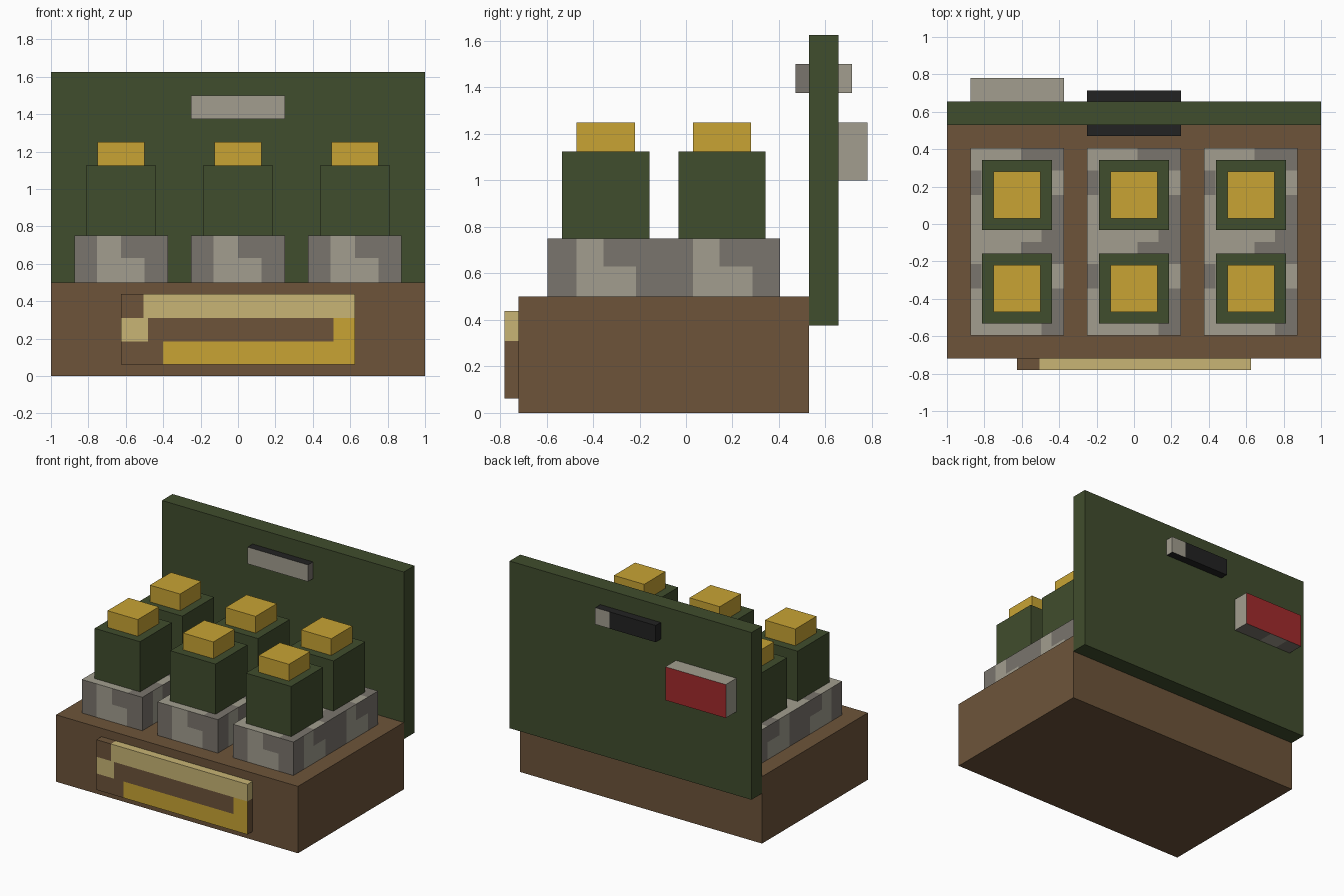
import bpy, bmesh
from mathutils import Vector

cube = bpy.data.objects.get("Cube")
if cube:
    bpy.data.objects.remove(cube, do_unlink=True)


def srgb(v):
    v /= 255
    return v / 12.92 if v <= 0.04045 else ((v + 0.055) / 1.055) ** 2.4


# Flat colours
COLOURS = {
    "brown wood": (109, 84, 58), "dark green": (64, 77, 45), "gold": (200, 164, 52),
    "tan": (200, 181, 117), "light stone": (162, 158, 143), "dark stone": (122, 117, 109),
    "black": (34, 34, 34), "red": (162, 42, 44),
}
MATS = {}
for mat_name, rgb in COLOURS.items():
    m = bpy.data.materials.new(mat_name)
    m.use_nodes = True
    col = (*[srgb(c) for c in rgb], 1)
    m.diffuse_color = col
    m.node_tree.nodes["Principled BSDF"].inputs["Base Color"].default_value = col
    MATS[mat_name] = m


def box(name, lo, hi, rule, cuts=((), (), ())):
    """Box from lo to hi; rule is a colour, or picks one from face centre and normal.
    cuts are x, y and z positions where the faces are split."""
    lo, hi = Vector(lo), Vector(hi)
    bm = bmesh.new()
    bmesh.ops.create_cube(bm, size=1)
    for v in bm.verts:
        v.co = (lo + hi) / 2 + v.co * (hi - lo)
    for axis in range(3):
        for c in cuts[axis]:
            co, no = Vector(), Vector()
            co[axis], no[axis] = c, 1
            bmesh.ops.bisect_plane(bm, geom=bm.verts[:] + bm.edges[:] + bm.faces[:],
                                   plane_co=co, plane_no=no)
    bm.normal_update()
    me = bpy.data.meshes.new(name)
    used = []
    for f in bm.faces:
        c = rule if isinstance(rule, str) else rule(f.calc_center_median(), f.normal)
        if c not in used:
            used.append(c)
            me.materials.append(MATS[c])
        f.material_index = used.index(c)
    bm.to_mesh(me)
    bm.free()
    ob = bpy.data.objects.new(name, me)
    bpy.context.collection.objects.link(ob)
    return ob


# Base and back board
box("base", (-1, -0.72, 0), (1, 0.53, 0.5), "brown wood")
box("back_board", (-1, 0.53, 0.375), (1, 0.655, 1.625), "dark green")


# Front plate with a channel pattern
def plate_colour(c, n):
    if n.z < -0.5:
        return "gold" if c.x > -0.4 else "brown wood"
    if n.x > 0.5:
        return "tan" if c.z > 0.31 else "brown wood"
    if c.z > 0.31:
        return "brown wood" if c.x < -0.505 else "tan"
    if c.z > 0.185:
        return "tan" if c.x < -0.48 else "brown wood" if c.x < 0.51 else "gold"
    return "brown wood" if c.x < -0.4 else "gold"


box("front_plate", (-0.625, -0.78, 0.0625), (0.625, -0.72, 0.4375), plate_colour,
    ((-0.505, -0.48, -0.4, 0.51), (), (0.185, 0.31)))


# Stone rows: the mottled pattern repeats along each row
def stone_rule(cx):
    def rule(c, n):
        x = c.x - cx
        tile = (0.405 - c.y) % 0.5
        if n.z > 0.5:
            dark = (x > 0.02 and tile < 0.12) or (x > 0.13 and tile > 0.25) \
                or (x < -0.19 and 0.12 < tile < 0.25)
        elif abs(n.x) > 0.5:
            u = 0.5 - tile
            dark = not (0.125 < u < 0.24 or (0.24 < u < 0.38 and c.z < 0.63))
        else:
            dark = not (-0.13 < x < 0 or (0 < x < 0.125 and c.z < 0.63))
        return "dark stone" if dark else "light stone"
    return rule


tile_cuts = [y0 + d for y0 in (-0.595, -0.095) for d in (0, 0.125, 0.24, 0.25, 0.38)][1:]
for side, cx in (("right", -0.625), ("middle", 0), ("left", 0.625)):
    box(side + "_stone_row", (cx - 0.25, -0.595, 0.5), (cx + 0.25, 0.405, 0.75),
        stone_rule(cx),
        ([cx + d for d in (-0.19, -0.13, 0, 0.02, 0.125, 0.13)], tile_cuts, (0.63,)))
    # Green blocks with gold caps
    for row, cy in (("front", -0.345), ("rear", 0.155)):
        for part, r, z0, z1, colour in (("block", 0.1875, 0.75, 1.125, "dark green"),
                                        ("cap", 0.125, 1.125, 1.25, "gold")):
            box(f"{side}_{row}_{part}", (cx - r, cy - r, z0), (cx + r, cy + r, z1), colour)


# Handles on both sides of the board
def front_handle_colour(c, n):
    if n.y < -0.5:
        return "light stone"
    return "dark stone" if n.x > 0.5 else "black"


def rear_handle_colour(c, n):
    if n.x > 0.5 or (n.y > 0.5 and c.x > 0.13):
        return "light stone"
    return "black"


box("front_handle", (-0.25, 0.47, 1.375), (0.25, 0.53, 1.5), front_handle_colour)
box("rear_handle", (-0.25, 0.655, 1.375), (0.25, 0.715, 1.5), rear_handle_colour, ((0.13,), (), ()))


# Red-faced box on the back
def back_box_colour(c, n):
    if n.y > 0.5:
        return "red"
    if n.z < -0.5 and (c.x < -0.75 or c.x > -0.6):
        return "dark stone"
    return "light stone"


box("back_box", (-0.875, 0.655, 1.0), (-0.375, 0.78, 1.25), back_box_colour,
    ((-0.75, -0.6), (), ()))
